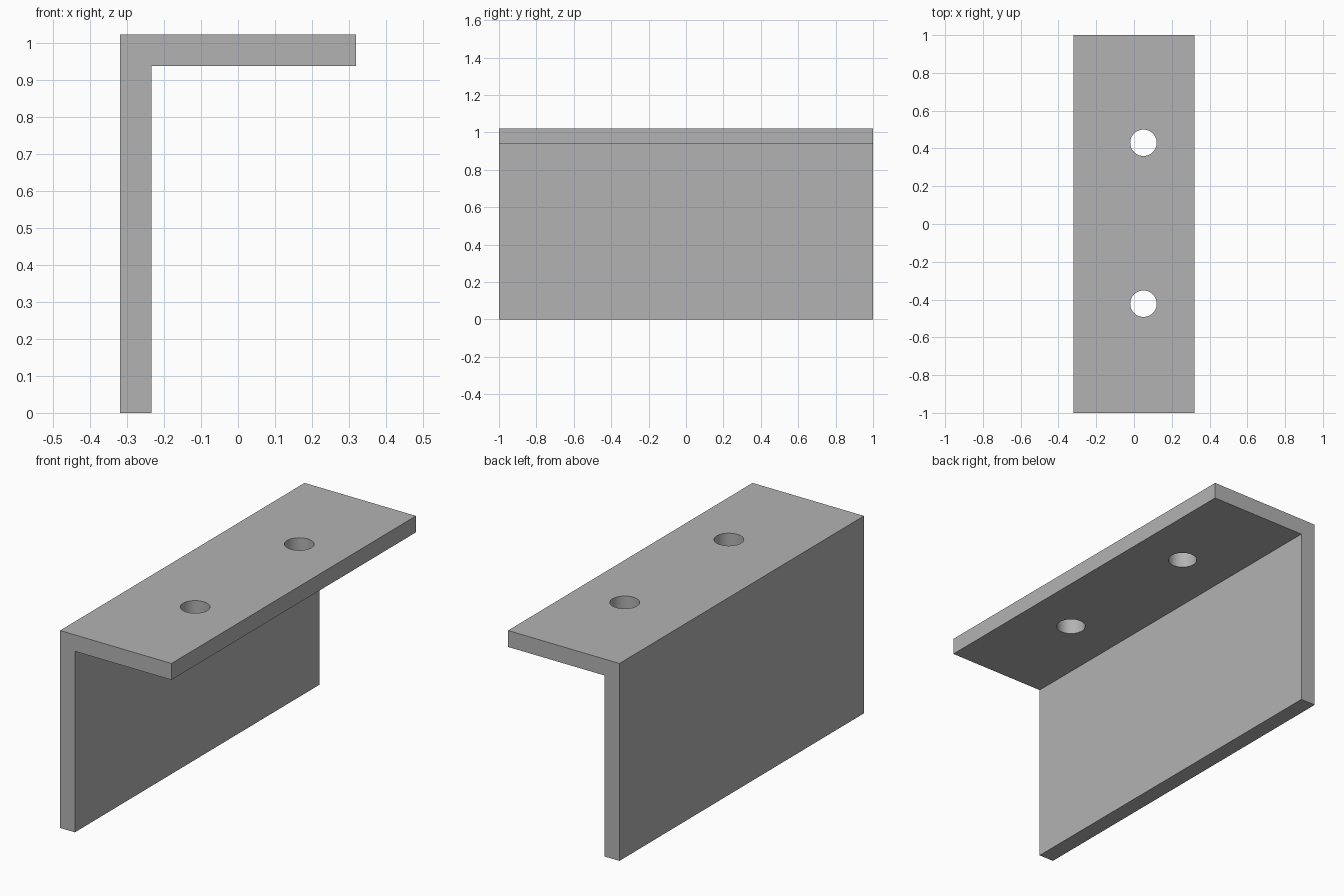
import bpy

cube = bpy.data.objects.get("Cube")
if cube:
    bpy.data.objects.remove(cube, do_unlink=True)

HALF_W, HALF_L, TOP, THICK = 0.319, 1.0, 1.022, 0.085
HOLE_X, HOLE_YS, HOLE_R = 0.05, (-0.422, 0.43), 0.07

# Grey metal
grey = bpy.data.materials.new("grey_metal")
grey.use_nodes = True
colour = (0.45, 0.45, 0.45, 1)
grey.diffuse_color = colour
grey.node_tree.nodes["Principled BSDF"].inputs["Base Color"].default_value = colour

# Angle bracket: L profile swept along y
inner_x, inner_z = -HALF_W + THICK, TOP - THICK
profile = [(-HALF_W, 0), (inner_x, 0), (inner_x, inner_z),
           (HALF_W, inner_z), (HALF_W, TOP), (-HALF_W, TOP)]
n = len(profile)
verts = [(x, y, z) for y in (-HALF_L, HALF_L) for x, z in profile]
faces = [tuple(range(n)), tuple(reversed(range(n, 2 * n)))]
faces += [(i, i + n, (i + 1) % n + n, (i + 1) % n) for i in range(n)]
mesh = bpy.data.meshes.new("angle_bracket")
mesh.from_pydata(verts, [], faces)
mesh.materials.append(grey)
bracket = bpy.data.objects.new("angle_bracket", mesh)
bpy.context.collection.objects.link(bracket)

# Bolt holes through the top flange
for i, y in enumerate(HOLE_YS):
    bpy.ops.mesh.primitive_cylinder_add(vertices=48, radius=HOLE_R, depth=4 * THICK,
                                        location=(HOLE_X, y, TOP - THICK / 2))
    cutter = bpy.context.object
    cutter.name = f"hole_cutter_{i + 1}"
    cutter.data.materials.append(grey)
    mod = bracket.modifiers.new("bolt_hole", "BOOLEAN")
    mod.operation, mod.solver, mod.object = "DIFFERENCE", "EXACT", cutter
    bpy.ops.object.select_all(action="DESELECT")
    bracket.select_set(True)
    bpy.context.view_layer.objects.active = bracket
    bpy.ops.object.modifier_apply(modifier=mod.name)
    bpy.data.objects.remove(cutter, do_unlink=True)

# Smooth hole walls, sharp plate edges
bpy.ops.object.shade_smooth_by_angle()
